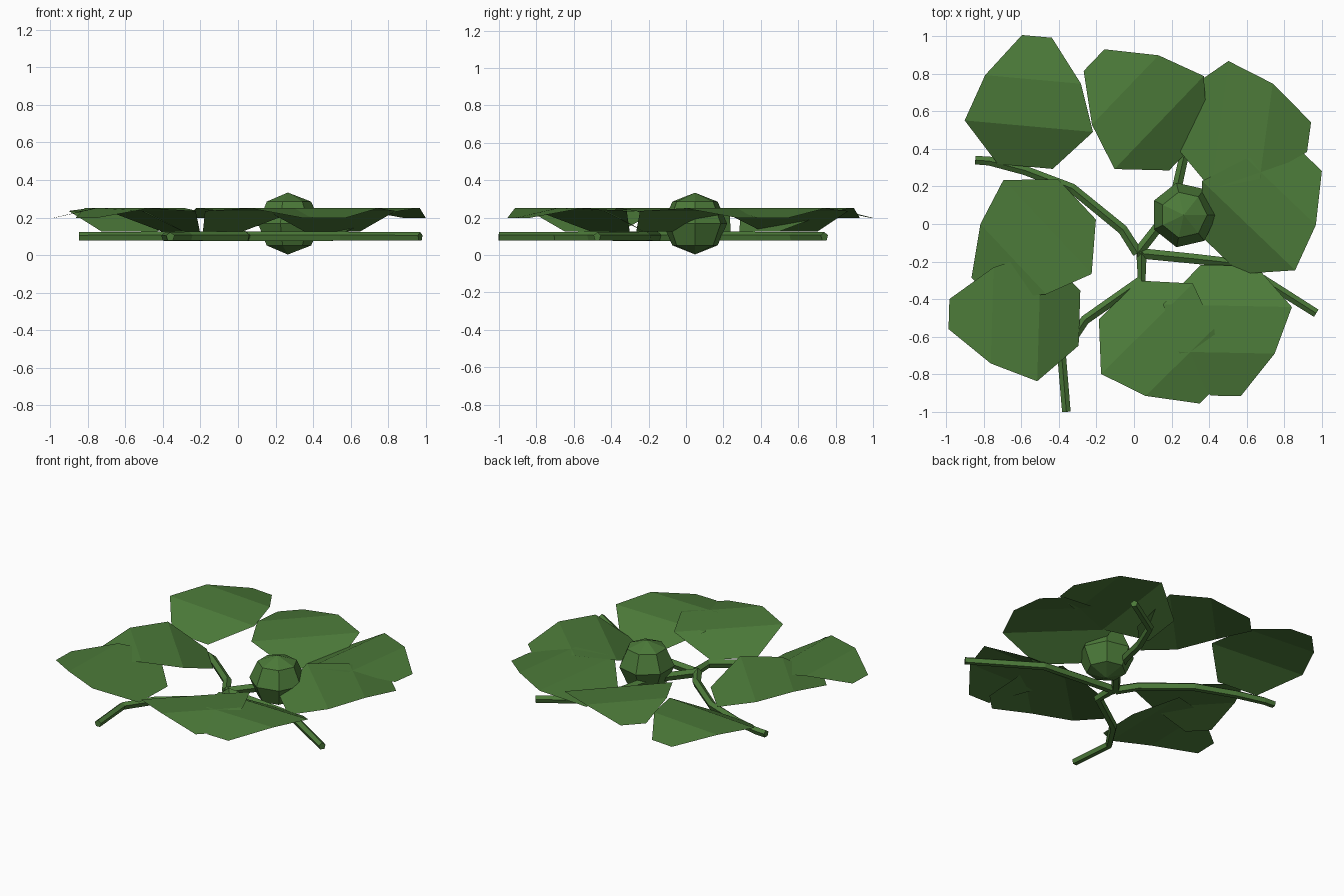
import bpy, bmesh, math
from mathutils import Vector, Matrix

if "Cube" in bpy.data.objects:
    bpy.data.objects.remove(bpy.data.objects["Cube"])

green = bpy.data.materials.new("leaf_green")
green.diffuse_color = (0.072, 0.195, 0.041, 1)
green.use_nodes = True
green.node_tree.nodes["Principled BSDF"].inputs["Base Color"].default_value = green.diffuse_color


def finish(name, bm, recalc=True):
    if recalc:
        bmesh.ops.remove_doubles(bm, verts=bm.verts, dist=1e-4)
        bmesh.ops.recalc_face_normals(bm, faces=bm.faces)
    mesh = bpy.data.meshes.new(name)
    bm.to_mesh(mesh)
    bm.free()
    mesh.materials.append(green)
    ob = bpy.data.objects.new(name, mesh)
    bpy.context.collection.objects.link(ob)
    return ob


def loft(name, rings, caps=True):
    """Skin a list of equal-sized point rings."""
    bm = bmesh.new()
    rows = [[bm.verts.new(p) for p in ring] for ring in rings]
    n = len(rows[0])
    for a, b in zip(rows, rows[1:]):
        for i in range(n):
            j = (i + 1) % n
            bm.faces.new((a[i], a[j], b[j], b[i]))
    if caps:
        bm.faces.new(rows[0])
        bm.faces.new(rows[-1])
    return finish(name, bm)


def vine(name, path, r0=0.029, r1=0.024, sides=5, z=0.098):
    pts = [Vector((x, y, z)) for x, y in path]
    rings = []
    for k, p in enumerate(pts):
        t = (pts[min(k + 1, len(pts) - 1)] - pts[max(k - 1, 0)]).normalized()
        side = Vector((t.y, -t.x, 0))
        r = r0 + (r1 - r0) * k / (len(pts) - 1)
        rings.append([p + side * r * math.cos(a) + Vector((0, 0, r * math.sin(a)))
                      for a in (math.tau * i / sides + math.pi / 2 for i in range(sides))])
    return loft(name, rings)


def leaf(name, x, y, dx, dy):
    """Folded octagon: rows of (distance to tip, half width, height)."""
    rows = ((0.35, 0.08, 0.197), (0.12, 0.256, 0.25), (-0.13, 0.343, 0.235), (-0.345, 0.147, 0.125))
    spin = Matrix.Translation((x, y, 0)) @ Matrix.Rotation(math.atan2(dy, dx), 4, 'Z')
    bm = bmesh.new()
    v = [[bm.verts.new(spin @ Vector((u, s * w, z))) for s in (-1, 1)] for u, w, z in rows]
    for a, b in zip(v, v[1:]):
        bm.faces.new((a[0], a[1], b[1], b[0]))
    bm.normal_update()
    return finish(name, bm, False)


# Leaves: centre and direction of the tip
for i, spec in enumerate((
        (-0.548, 0.65, 0.09, 1), (0.04, 0.63, -0.72, 0.69), (0.585, 0.51, 0.99, -0.135),
        (0.70, 0.085, 0.69, 0.72), (-0.555, -0.105, -0.73, -0.685), (-0.635, -0.49, -1, 0.03),
        (0.16, -0.65, 0.70, -0.71), (0.495, -0.565, -0.02, -1))):
    leaf(f"leaf_{i + 1}", *spec)

# Creeping vines, all leaving one joint
hub = (0.02, -0.155)
vine("vine_left", [hub, (-0.06, -0.03), (-0.33, 0.19), (-0.58, 0.285), (-0.77, 0.335), (-0.845, 0.34)])
vine("vine_front", [(0.04, -0.15), (0.04, -0.3), (-0.26, -0.51), (-0.385, -0.70), (-0.36, -1.0)])
vine("vine_right", [hub, (0.32, -0.185), (0.55, -0.21), (0.74, -0.33), (0.97, -0.475)])
vine("vine_back", [hub, (0.18, 0.05), (0.23, 0.2), (0.27, 0.38), (0.35, 0.57), (0.62, 0.74)])

# Seven-sided round fruit
rings = []
for k in range(5):
    lat = math.pi * (k / 4 - 0.5)
    r = 0.176 * math.cos(lat)
    rings.append([(0.265 + r * math.cos(a), 0.048 + r * math.sin(a), 0.168 + 0.165 * math.sin(lat))
                  for a in (math.tau * i / 7 for i in range(7))])
loft("fruit", rings, caps=False)
